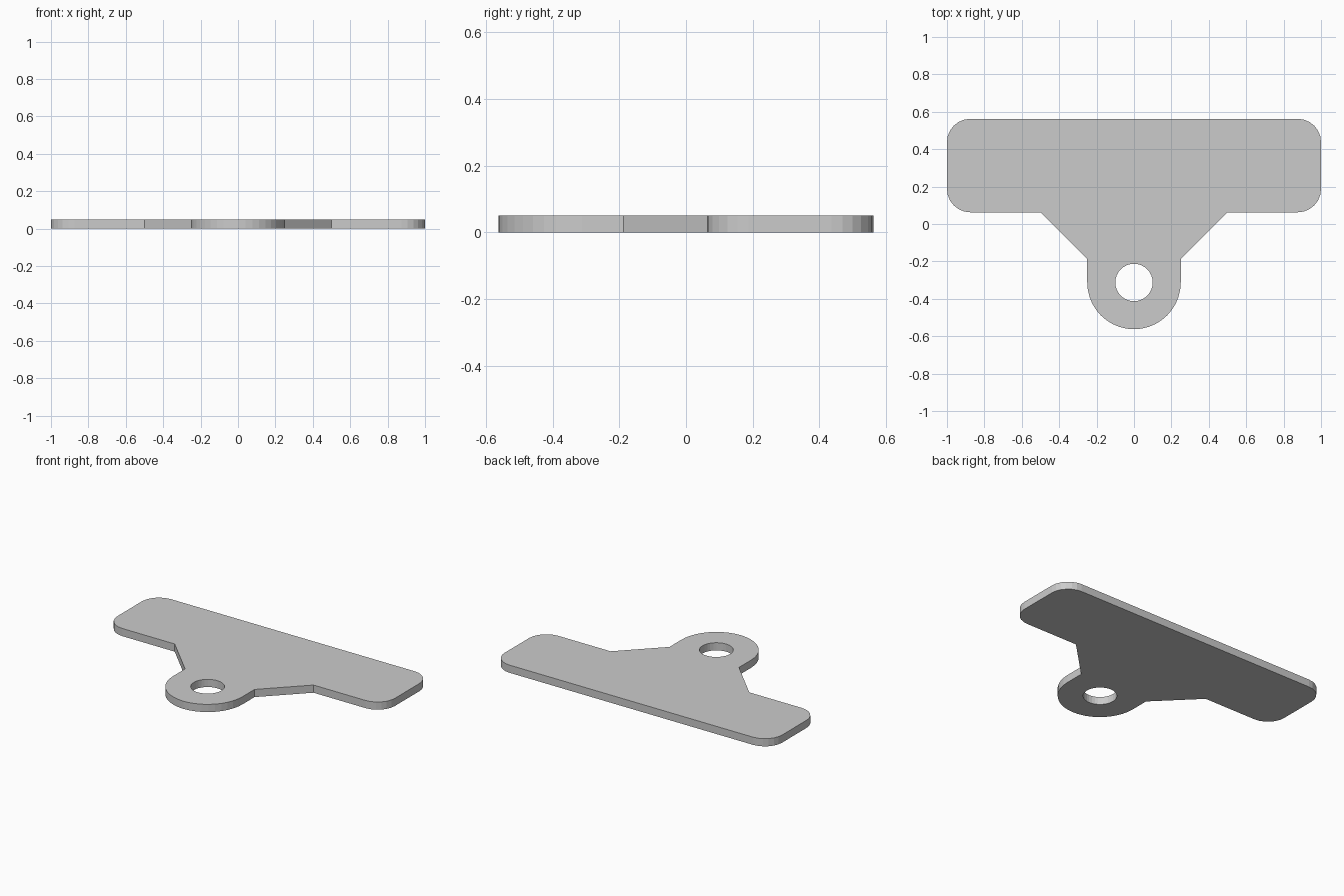
import bpy, bmesh
from math import sin, cos, radians

if "Cube" in bpy.data.objects:
    bpy.data.objects.remove(bpy.data.objects["Cube"])

THICK = 0.05


def arc(cx, cy, r, a0, a1, n):
    """Points on an arc from a0 to a1 degrees, both ends included."""
    angles = [radians(a0 + (a1 - a0) * i / n) for i in range(n + 1)]
    return [(cx + r * cos(a), cy + r * sin(a)) for a in angles]


# Right half of the outline, bottom to top: round tab, sloped neck, rounded bar
half = arc(0, -0.3125, 0.25, -90, 0, 10)
half += [(0.25, -0.1875), (0.5, 0.0625)]
half += arc(0.875, 0.1875, 0.125, -90, 0, 6)
half += arc(0.875, 0.4375, 0.125, 0, 90, 6)
outline = half + [(-x, y) for x, y in reversed(half[1:])]

# Mounting hole in the tab
hole = arc(0, -0.3125, 0.1, 0, 360, 32)[:-1]

bm = bmesh.new()
for loop in (outline, hole):
    verts = [bm.verts.new((x, y, 0)) for x, y in loop]
    for i, v in enumerate(verts):
        bm.edges.new((v, verts[(i + 1) % len(verts)]))
bmesh.ops.triangle_fill(bm, use_beauty=True, use_dissolve=False, edges=bm.edges[:])

# Give the plate its thickness
ext = bmesh.ops.extrude_face_region(bm, geom=bm.faces[:], use_keep_orig=True)
top = [g for g in ext["geom"] if isinstance(g, bmesh.types.BMVert)]
bmesh.ops.translate(bm, verts=top, vec=(0, 0, THICK))
bmesh.ops.recalc_face_normals(bm, faces=bm.faces[:])

mesh = bpy.data.meshes.new("mounting_plate")
bm.to_mesh(mesh)
bm.free()
plate = bpy.data.objects.new("mounting_plate", mesh)
bpy.context.collection.objects.link(plate)
